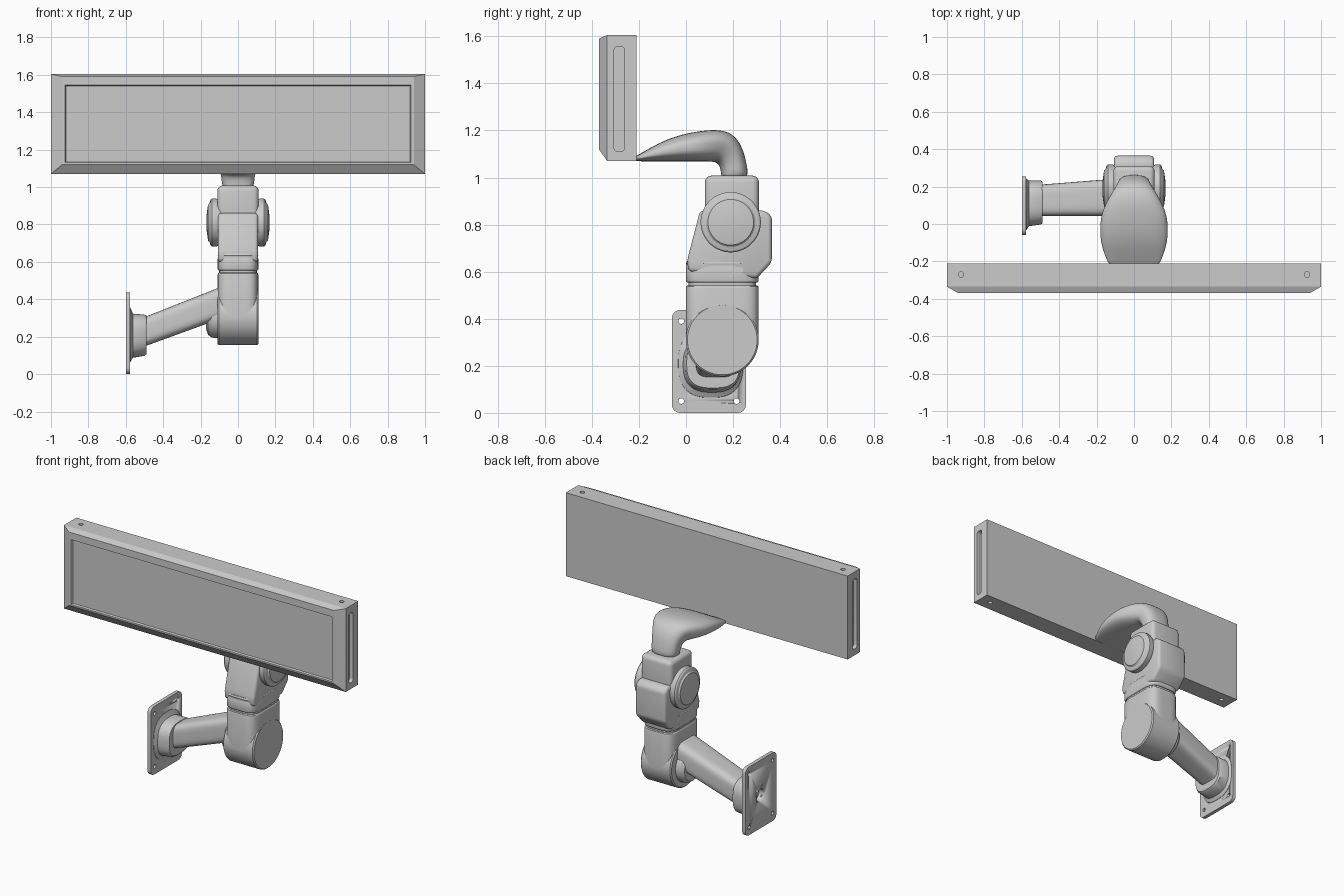
import bpy, bmesh, math
from mathutils import Vector as V

if "Cube" in bpy.data.objects:
    bpy.data.objects.remove(bpy.data.objects["Cube"])


def make(name, bm, smooth=True, angle=35):
    bmesh.ops.recalc_face_normals(bm, faces=bm.faces)
    me = bpy.data.meshes.new(name)
    bm.to_mesh(me)
    bm.free()
    ob = bpy.data.objects.new(name, me)
    bpy.context.collection.objects.link(ob)
    bpy.ops.object.select_all(action='DESELECT')
    ob.select_set(True)
    bpy.context.view_layer.objects.active = ob
    if smooth:
        bpy.ops.object.shade_smooth_by_angle(angle=math.radians(angle))
    return ob


def bridge(bm, rings):
    """Join rings of points into a closed skin with end caps."""
    rs = [[bm.verts.new(p) for p in r] for r in rings]
    n = len(rs[0])
    for a, b in zip(rs, rs[1:]):
        for i in range(n):
            bm.faces.new((a[i], a[(i + 1) % n], b[(i + 1) % n], b[i]))
    bm.faces.new(rs[0])
    bm.faces.new(rs[-1])


def loft(name, sections, n=40, angle=35):
    """Sections: (centre, half axis u, half axis v, squareness)."""
    rings = []
    for c, u, v, e in sections:
        ring = []
        for i in range(n):
            t = 2 * math.pi * (i + .5) / n
            a, b = math.cos(t), math.sin(t)
            ring.append(V(c) + V(u) * math.copysign(abs(a) ** (2 / e), a)
                        + V(v) * math.copysign(abs(b) ** (2 / e), b))
        rings.append(ring)
    bm = bmesh.new()
    bridge(bm, rings)
    return make(name, bm, angle=angle)


def lathe_x(name, y, z, profile, n=48):
    """Profile of (x, radius) turned around an x-aligned axis."""
    return loft(name, [((x, y, z), (0, r, 0), (0, 0, r), 2) for x, r in profile], n, 25)


def extrude_x(name, pts, x0, x1, bevel=0, seg=3):
    bm = bmesh.new()
    bridge(bm, [[(x, y, z) for y, z in pts] for x in (x0, x1)])
    bmesh.ops.recalc_face_normals(bm, faces=bm.faces)
    if bevel:
        bmesh.ops.bevel(bm, geom=bm.edges[:], offset=bevel, segments=seg,
                        profile=.5, affect='EDGES', clamp_overlap=True)
    return make(name, bm)


def rounded(y0, y1, z0, z1, r, k=6):
    pts = []
    for q, (cy, cz) in enumerate(((y1 - r, z1 - r), (y0 + r, z1 - r), (y0 + r, z0 + r), (y1 - r, z0 + r))):
        for i in range(k + 1):
            t = math.pi / 2 * (q + i / k)
            pts.append((cy + r * math.cos(t), cz + r * math.sin(t)))
    return pts


def cut(ob, cutters):
    for c in cutters:
        c.hide_render = True
        m = ob.modifiers.new('cut', 'BOOLEAN')
        m.operation, m.solver, m.object = 'DIFFERENCE', 'EXACT', c
        with bpy.context.temp_override(object=ob, active_object=ob):
            bpy.ops.object.modifier_apply(modifier=m.name)
        bpy.data.objects.remove(c, do_unlink=True)


# Display panel with chamfered front, recessed face, end slots and screw holes
def rect(x, z0, z1, y):
    return [(-x, y, z0), (x, y, z0), (x, y, z1), (-x, y, z1)]


bm = bmesh.new()
bridge(bm, [rect(1, 1.07, 1.605, -.21), rect(1, 1.07, 1.605, -.335),
            rect(.94, 1.12, 1.59, -.37), rect(.925, 1.13, 1.545, -.37),
            rect(.92, 1.135, 1.54, -.36)])
panel = make('panel', bm, smooth=False)
cutters = []
for s in (-1, 1):
    cutters.append(extrude_x('slot_cutter', rounded(-.306, -.261, 1.11, 1.557, .018), s * .975, s * 1.05))
    for z in (1.07, 1.605):
        cutters.append(loft('hole_cutter', [((s * .925, -.27, z + d), (.014, 0, 0), (0, .014, 0), 2)
                                            for d in (-.03, .03)], 20))
cut(panel, cutters)

# Curved neck under the panel: bottom point, top point, half width
neck_sections = []
for b, t, w in (((-.225, 1.070), (-.225, 1.085), .13), ((-.20, 1.069), (-.20, 1.098), .143),
                ((-.12, 1.068), (-.12, 1.145), .175), ((-.04, 1.068), (-.04, 1.178), .183),
                ((.04, 1.068), (.05, 1.197), .178), ((.10, 1.068), (.13, 1.205), .148),
                ((.128, 1.066), (.20, 1.190), .115), ((.143, 1.05), (.24, 1.13), .095),
                ((.15, 1.02), (.258, 1.06), .087), ((.15, .98), (.27, .985), .085)):
    b, t = V((0, *b)), V((0, *t))
    neck_sections.append(((b + t) / 2, (w, 0, 0), (t - b) / 2, 2.7))
neck = loft('neck', neck_sections, 32, 60)
sub = neck.modifiers.new('smooth', 'SUBSURF')
sub.levels = sub.render_levels = 2

# Tilting head block carried by the fork
extrude_x('tilt_block', [(.08, .76), (.31, .76), (.31, 1.008), (.08, 1.008)], -.11, .11, .028, 4)

# Fork body and its pivot caps
extrude_x('fork_body', [(.01, .60), (.30, .57), (.365, .64), (.365, .835), (.335, .86),
                        (.06, .86), (.005, .65)], -.107, .107, .018)
for s, side in ((-1, 'left'), (1, 'right')):
    lathe_x('pivot_cap_' + side, .19, .81,
            [(s * x, r) for x, r in ((.09, .12), (.115, .128), (.14, .128), (.147, .122),
                                     (.152, .104), (.16, .097), (.167, .05), (.168, .01))])


# Swivel column: collar, groove and lower housing
def column(name, levels):
    loft(name, [((0, .154, z), (.109 * k, 0, 0), (0, .155 * k, 0), 4.5) for z, k in levels], 56)


column('swivel_collar', ((.553, .95), (.558, .99), (.563, 1), (.615, 1), (.62, .985),
                         (.63, .985), (.635, 1), (.645, .97)))
column('swivel_groove', ((.52, .93), (.58, .93)))
column('lower_housing', ((.30, 1), (.53, 1), (.538, .985), (.542, .95)))
lathe_x('housing_barrel', .154, .31, [(-.109, .148), (-.102, .155), (.102, .155), (.109, .148)], 64)
lathe_x('elbow_cap', .154, .30, [(-.09, .11), (-.14, .105), (-.16, .09), (-.17, .06)])

# Slanted arm to the wall mount
loft('arm', [((-.53, .125, .215), (0, .083, 0), (0, 0, .078), 4),
             ((-.09, .143, .382), (0, .1, 0), (0, 0, .085), 4)], 48)
loft('arm_flange', [((-.592, .105, .21), (0, .14, 0), (0, 0, .15), 2.6),
                    ((-.575, .105, .21), (0, .138, 0), (0, 0, .145), 2.6),
                    ((-.562, .11, .205), (0, .122, 0), (0, 0, .118), 2.6),
                    ((-.50, .115, .208), (0, .118, 0), (0, 0, .11), 2.8),
                    ((-.49, .115, .21), (0, .112, 0), (0, 0, .104), 2.8)], 48)

# Wall plate with four screw holes and a centre hole
plate = extrude_x('wall_plate', rounded(-.06, .255, 0, .437, .035), -.6, -.577)
holes = [lathe_x('screw_cutter', y, z, ((-.65, .012), (-.5, .012)), 20)
         for y in (-.02, .215) for z in (.05, .39)]
holes.append(lathe_x('centre_cutter', .1, .21, ((-.65, .04), (-.55, .04)), 32))
cut(plate, holes)
cut(bpy.data.objects['arm_flange'], [lathe_x('bore_cutter', .1, .21, ((-.65, .04), (-.56, .04)), 32)])
